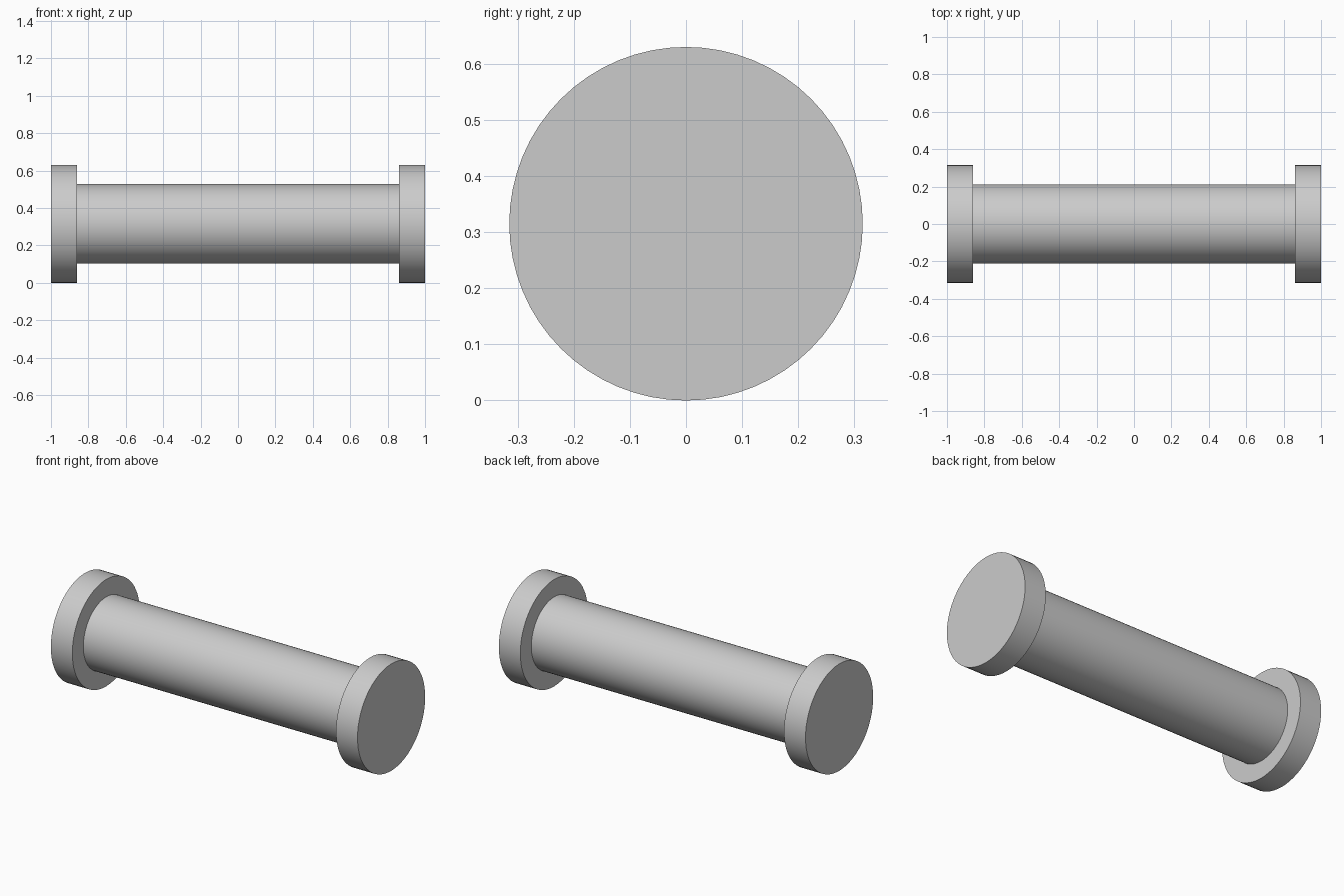
import bpy
import math

if "Cube" in bpy.data.objects:
    bpy.data.objects.remove(bpy.data.objects["Cube"])

SEGMENTS = 64
FLANGE_R, FLANGE_W = 0.315, 0.14
SHAFT_R = 0.2125


def rod(name, radius, x_min, x_max):
    """Capped cylinder lying along x, centred on the spool axis."""
    bpy.ops.mesh.primitive_cylinder_add(
        vertices=SEGMENTS, radius=radius, depth=x_max - x_min,
        location=((x_min + x_max) / 2, 0, FLANGE_R),
        rotation=(0, math.pi / 2, 0))
    obj = bpy.context.object
    obj.name = name
    bpy.ops.object.transform_apply(location=False, rotation=True, scale=False)
    bpy.ops.object.shade_smooth_by_angle(angle=math.radians(30))
    return obj


# Central shaft between the inner flange faces
rod("shaft", SHAFT_R, -1 + FLANGE_W, 1 - FLANGE_W)

# End flanges
rod("left_flange", FLANGE_R, -1, -1 + FLANGE_W)
rod("right_flange", FLANGE_R, 1 - FLANGE_W, 1)
